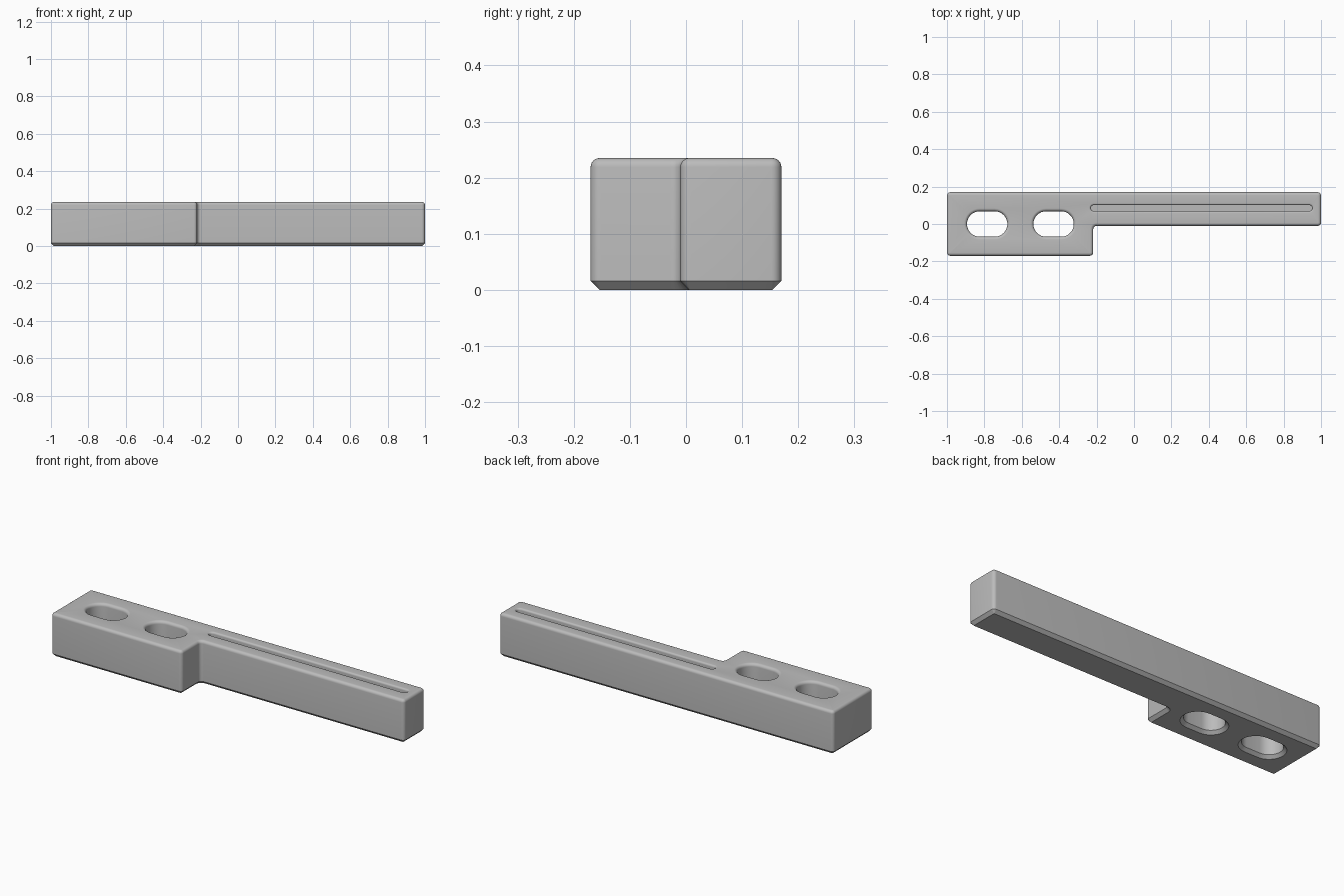
import bpy, bmesh
from math import cos, sin, pi, radians
from mathutils import Vector

if "Cube" in bpy.data.objects:
    bpy.data.objects.remove(bpy.data.objects["Cube"])

HEIGHT = 0.235
EDGE = 0.016          # bottom chamfer and top fillet
STEPS = 6


def rounded_outline(corners, radius, inset):
    """Counter-clockwise outline with rounded corners, moved inwards by inset."""
    points = []
    count = len(corners)
    for i, corner in enumerate(corners):
        here = Vector(corner)
        before = (here - Vector(corners[i - 1])).normalized()
        after = (Vector(corners[(i + 1) % count]) - here).normalized()
        side = 1 if before.cross(after) > 0 else -1
        centre = here + (after - before) * radius
        start = Vector((before.y, -before.x)) * side
        end = Vector((after.y, -after.x)) * side
        for k in range(STEPS + 1):
            a = k / STEPS * pi / 2
            points.append(centre + (start * cos(a) + end * sin(a)) * (radius - side * inset))
    return points


def slot_outline(x, y, half_length, radius, grow):
    """Counter-clockwise long hole with round ends, widened by grow."""
    points = []
    for side, turn in ((1, -pi / 2), (-1, pi / 2)):
        for k in range(17):
            a = turn + k / 16 * pi
            points.append((x + side * (half_length - radius) + (radius + grow) * cos(a),
                           y + (radius + grow) * sin(a)))
    return points


def loft(bm, rings):
    """Walls through rings of (outline, z); returns the boundary edges of each ring."""
    loops = [[bm.verts.new((p[0], p[1], z)) for p in outline] for outline, z in rings]
    for low, high in zip(loops, loops[1:]):
        for i in range(len(low)):
            j = (i + 1) % len(low)
            bm.faces.new((low[i], low[j], high[j], high[i]))
    return [[bm.edges.get((l[i - 1], l[i])) or bm.edges.new((l[i - 1], l[i]))
             for i in range(len(l))] for l in loops]


def fillet(radius):
    """Inset and height of each step of a top edge fillet."""
    return [(radius * (1 - cos(k / STEPS * pi / 2)),
             HEIGHT - radius + radius * sin(k / STEPS * pi / 2)) for k in range(STEPS + 1)]


bm = bmesh.new()

# Outer walls: wide mounting block with a narrow arm
plan = [(-1, -0.17), (-0.218, -0.17), (-0.218, -0.01), (1, -0.01), (1, 0.17), (-1, 0.17)]
profile = [(EDGE, 0), (0, EDGE)] + fillet(EDGE)
walls = loft(bm, [(rounded_outline(plan, 0.018, d), z) for d, z in profile])
bottom, top = list(walls[0]), list(walls[-1])

# Two through slots in the mounting block
for x in (-0.785, -0.43):
    slot = loft(bm, [(slot_outline(x, 0, 0.108, 0.068, d), z) for d, z in profile])
    bottom += slot[0]
    top += slot[-1]

# Long blind groove along the arm
groove_profile = [(0, HEIGHT - 0.045)] + fillet(0.01)
groove = loft(bm, [(slot_outline(0.361, 0.085, 0.592, 0.016, d), z) for d, z in groove_profile])
top += groove[-1]

# Flat caps and groove floor
for edges in (bottom, top, groove[0]):
    bmesh.ops.triangle_fill(bm, edges=edges, use_beauty=True, use_dissolve=False)
bmesh.ops.recalc_face_normals(bm, faces=bm.faces)

mesh = bpy.data.meshes.new("slotted_bracket")
bm.to_mesh(mesh)
bm.free()
bracket = bpy.data.objects.new("slotted_bracket", mesh)
bpy.context.collection.objects.link(bracket)

# Plain grey finish
grey = bpy.data.materials.new("plain_grey")
grey.use_nodes = True
colour = (0.5, 0.5, 0.5, 1)
grey.diffuse_color = colour
grey.node_tree.nodes["Principled BSDF"].inputs["Base Color"].default_value = colour
mesh.materials.append(grey)

bpy.context.view_layer.objects.active = bracket
bracket.select_set(True)
bpy.ops.object.shade_smooth_by_angle(angle=radians(30))
